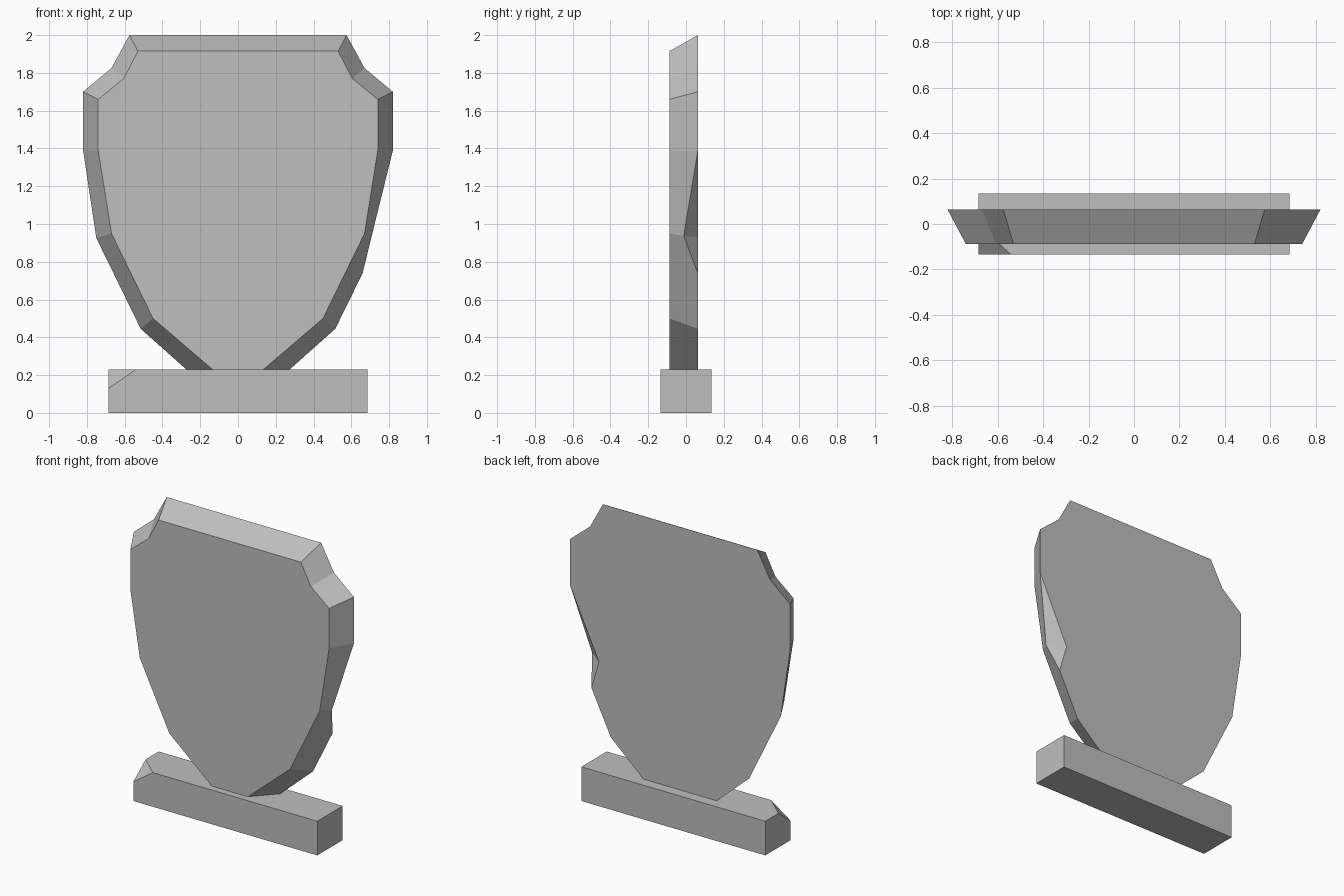
import bpy
import bmesh
from mathutils import Vector

cube = bpy.data.objects.get("Cube")
if cube:
    bpy.data.objects.remove(cube, do_unlink=True)

stone = bpy.data.materials.new("grey_stone")
stone.use_nodes = True
colour = (0.52, 0.52, 0.52, 1)
stone.diffuse_color = colour
stone.node_tree.nodes["Principled BSDF"].inputs["Base Color"].default_value = colour


def finish(name, bm):
    bmesh.ops.recalc_face_normals(bm, faces=bm.faces)
    mesh = bpy.data.meshes.new(name)
    bm.to_mesh(mesh)
    bm.free()
    mesh.materials.append(stone)
    obj = bpy.data.objects.new(name, mesh)
    bpy.context.collection.objects.link(obj)
    return obj


# Base block with one front top corner broken off
bm = bmesh.new()
bmesh.ops.create_cube(bm, size=1)
for v in bm.verts:
    v.co = Vector((v.co.x * 1.37, v.co.y * 0.27, (v.co.z + 0.5) * 0.23))
a = Vector((-0.685, -0.135, 0.13))
b = Vector((-0.685, -0.005, 0.23))
c = Vector((-0.54, -0.135, 0.23))
normal = (b - a).cross(c - a)
if normal.z < 0:
    normal.negate()
cut = bmesh.ops.bisect_plane(bm, geom=bm.verts[:] + bm.edges[:] + bm.faces[:],
                             plane_co=a, plane_no=normal, clear_outer=True)
bmesh.ops.holes_fill(bm, edges=[e for e in cut["geom_cut"]
                                if isinstance(e, bmesh.types.BMEdge)])
finish("base", bm)

# Headstone slab: half outlines from top to bottom, the back wider than the front
FRONT_Y, BACK_Y = -0.088, 0.063
front_half = [(0.53, 1.915), (0.605, 1.77), (0.74, 1.66), (0.74, 1.39),
              (0.67, 0.95), (0.45, 0.50), (0.10, 0.20)]
back_half = [(0.575, 2.0), (0.67, 1.825), (0.82, 1.70), (0.82, 1.39),
             (0.75, 0.925), (0.515, 0.445), (0.24, 0.20)]
CHIP = 4  # outline point that is broken away on one side

bm = bmesh.new()


def outline(half, y, side):
    return [bm.verts.new((side * x, y, z)) for x, z in half]


front_r, front_l = (outline(front_half, FRONT_Y, s) for s in (1, -1))
back_r, back_l = (outline(back_half, BACK_Y, s) for s in (1, -1))

# Broken back edge: a notch point, the end of the break and its deepest point
back_r[CHIP].co = (0.708, -0.012, 0.937)
apex = back_r[CHIP]
notch = bm.verts.new((0.604, BACK_Y, 0.93))
chip_end = bm.verts.new((0.66, BACK_Y, 0.74))

for front, back, chipped in ((front_r, back_r, True), (front_l, back_l, False)):
    for i in range(len(front) - 1):
        ring = [front[i], front[i + 1], back[i + 1], back[i]]
        if chipped and i == CHIP:
            ring.insert(3, chip_end)
        bm.faces.new(ring)
bm.faces.new((back_r[CHIP - 1], apex, notch))
bm.faces.new((notch, apex, chip_end))

# Top, bottom, front and back of the slab
for i in (0, -1):
    bm.faces.new((front_r[i], front_l[i], back_l[i], back_r[i]))
bm.faces.new(front_r + front_l[::-1])
back_side = back_r[:CHIP] + [notch, chip_end] + back_r[CHIP + 1:]
bm.faces.new(back_side + back_l[::-1])
finish("headstone_slab", bm)
